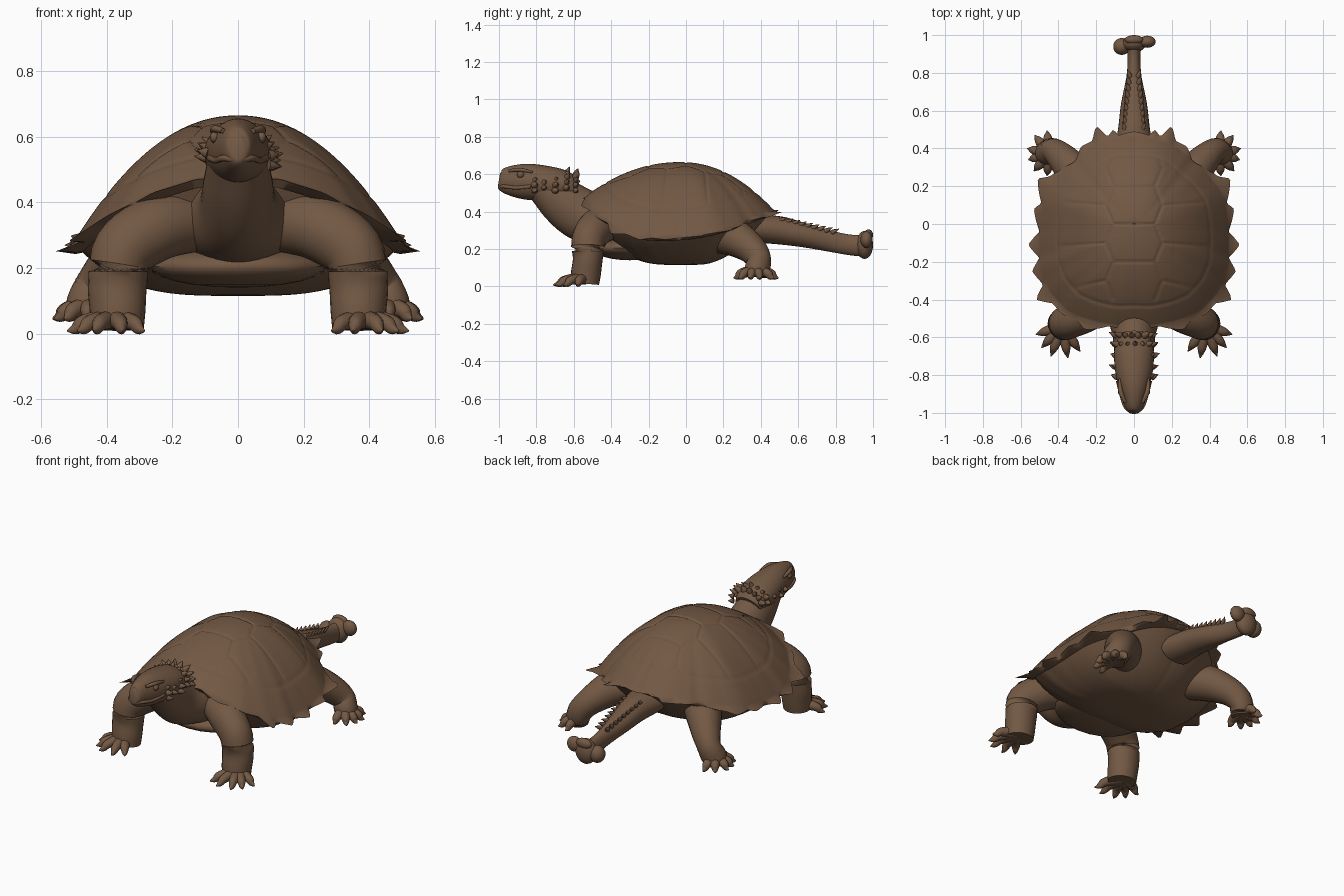
import bpy, bmesh, math, random
from mathutils import Vector, geometry

random.seed(4)
TAU = math.tau
if "Cube" in bpy.data.objects:
    bpy.data.objects.remove(bpy.data.objects["Cube"])

skin = bpy.data.materials.new("earthy brown")
skin.use_nodes = True
colour = (0.17, 0.098, 0.057, 1)
skin.diffuse_color = colour
bsdf = skin.node_tree.nodes["Principled BSDF"]
bsdf.inputs["Base Color"].default_value = colour
bsdf.inputs["Roughness"].default_value = 0.8


def finish(name, bm):
    """Turn a bmesh into a smooth shaded brown object."""
    bmesh.ops.recalc_face_normals(bm, faces=bm.faces)
    mesh = bpy.data.meshes.new(name)
    bm.to_mesh(mesh)
    bm.free()
    mesh.materials.append(skin)
    obj = bpy.data.objects.new(name, mesh)
    bpy.context.collection.objects.link(obj)
    bpy.ops.object.select_all(action='DESELECT')
    bpy.context.view_layer.objects.active = obj
    obj.select_set(True)
    bpy.ops.object.shade_smooth_by_angle(angle=math.radians(50))


def bridge(bm, rings):
    """Skin closed rings of equal length, then cap both ends."""
    loops = [[bm.verts.new(p) for p in ring] for ring in rings]
    n = len(loops[0])
    for a, b in zip(loops, loops[1:]):
        for i in range(n):
            j = (i + 1) % n
            bm.faces.new((a[i], a[j], b[j], b[i]))
    bm.faces.new(loops[0])
    bm.faces.new(loops[-1])


def spline(keys, steps):
    """Catmull-Rom interpolation through tuples of any length."""
    pts = [Vector(k) for k in keys]
    pts = [pts[0] * 2 - pts[1]] + pts + [pts[-1] * 2 - pts[-2]]
    out = []
    for a, b, c, d in zip(pts, pts[1:], pts[2:], pts[3:]):
        for s in range(steps):
            t = s / steps
            out.append((b * 2 + (c - a) * t + (a * 2 - b * 5 + c * 4 - d) * t**2
                        + (b * 3 - a - c * 3 + d) * t**3) / 2)
    return out + [pts[-2]]


def tube(bm, keys, steps=5, sides=20):
    """Loft ellipses along keys of (x, y, z, half width, half height)."""
    pts = spline(keys, steps)
    rings = []
    for i, p in enumerate(pts):
        ahead = pts[min(i + 1, len(pts) - 1)] - pts[max(i - 1, 0)]
        ahead = Vector(ahead[:3]).normalized()
        side = ahead.cross((0, 0, 1))
        side = side.normalized() if side.length > 0.15 else Vector((1, 0, 0))
        up = side.cross(ahead)
        w, h = max(p[3], 0.002), max(p[4], 0.002)
        rings.append([Vector(p[:3]) + side * w * math.cos(TAU * k / sides)
                      + up * h * math.sin(TAU * k / sides) for k in range(sides)])
    bridge(bm, rings)


def ball(bm, centre, size):
    made = bmesh.ops.create_uvsphere(bm, u_segments=20, v_segments=12, radius=1)
    for v in made["verts"]:
        v.co = Vector(centre) + v.co * Vector(size)


def thorn(bm, base, direction, radius, length):
    tip = Vector(base) + Vector(direction).normalized() * length
    mid = Vector(base).lerp(tip, 0.5)
    tube(bm, [(*base, radius, radius), (*mid, radius * 0.7, radius * 0.7), (*tip, 0, 0)], 2, 8)


# Toothed rim of the shell, from the back round one flank to the front
rim = [(0, .49, .40), (.08, .47, .40), (.11, .5, .41), (.14, .46, .39), (.2, .52, .40),
       (.22, .44, .37), (.28, .41, .37), (.31, .33, .35), (.4, .28, .32), (.45, .25, .31),
       (.51, .24, .30), (.49, .11, .28), (.53, .08, .27), (.5, -.04, .26), (.56, -.11, .25),
       (.5, -.18, .26), (.54, -.25, .25), (.48, -.32, .28), (.52, -.4, .28), (.43, -.42, .34),
       (.38, -.48, .37), (.31, -.5, .40), (.26, -.56, .43), (.13, -.54, .47), (0, -.56, .48)]
SEG = 240
HUB = -0.03
polar = [(math.atan2(x, y - HUB), math.hypot(x, y - HUB), z) for x, y, z in rim]


def rim_at(angle):
    for (a, ra, za), (b, rb, zb) in zip(polar, polar[1:]):
        if a <= angle <= b + 1e-6:
            t = (angle - a) / (b - a)
            return ra + (rb - ra) * t, za + (zb - za) * t
    return polar[-1][1:]


angles = [TAU * i / SEG for i in range(SEG)]
edge = [rim_at(min(a, TAU - a)) for a in angles]
span = range(-11, 12)
soft = [tuple(sum(edge[(i + k) % SEG][c] for k in span) / len(span) for c in (0, 1))
        for i in range(SEG)]


def place(i, r, z):
    return Vector((r * math.sin(angles[i]), HUB + r * math.cos(angles[i]), z))


# Scute seams on one half: zigzag beside the spine, then cross seams
zigzag = [Vector((.15 if k % 2 else .11, .4 - .1 * k)) for k in range(9)]
seams = list(zip(zigzag, zigzag[1:]))
for k, corner in enumerate(zigzag):
    if k % 2:
        seams.append((corner, Vector((.5, corner.y * 1.25))))
    elif 0 < k < 8:
        seams.append((Vector((0, corner.y)), corner))


def seam_depth(p, r):
    q = Vector((abs(p.x), p.y))
    gap = abs(r - 0.8) * 0.5
    if r < 0.8:
        for a, b in seams:
            near, t = geometry.intersect_point_line(q, a, b)
            near = a.lerp(b, min(max(t, 0), 1))
            gap = min(gap, (q - near).length)
    return 0.006 * max(0, 1 - gap / 0.011)


# Upper shell: grooved dome, flared toothed edge and a thin underside
rings = []
ROWS = 64
for row in range(1, ROWS + 1):
    r = row / ROWS
    ring = []
    for i in range(SEG):
        radius, base = soft[i]
        p = place(i, radius * 0.95 * r, base + 0.012 + (0.653 - base) * (1 - r ** 2.1))
        p.z -= seam_depth(p, r)
        ring.append(p)
    rings.append(ring)
rings.append([place(i, edge[i][0], edge[i][1]) for i in range(SEG)])
rings.append([place(i, soft[i][0] * 0.93, soft[i][1] - 0.015) for i in range(SEG)])
rings.append([place(i, soft[i][0] * 0.7, soft[i][1] + 0.01) for i in range(SEG)])
bm = bmesh.new()
bridge(bm, rings)
finish("upper_shell", bm)

# Belly: rounded bowl with a flattened plate underneath
bm = bmesh.new()
rings = []
for row in range(1, 25):
    r = row / 24
    ring = []
    for i in range(SEG):
        p = place(i, soft[i][0] * 0.91 * r, 0)
        low = 0.115 + 0.28 * max(0, p.y - 0.1) ** 1.3
        p.z = low + (soft[i][1] - low) * r ** 3.4
        ring.append(p)
    rings.append(ring)
bridge(bm, rings)
finish("belly", bm)

# Breast plate lip below the neck
bm = bmesh.new()
ball(bm, (0, -.3, .205), (.27, .2, .065))
finish("breast_plate", bm)

# Neck and head
bm = bmesh.new()
tube(bm, [(0, -.3, .33, .2, .13), (0, -.44, .35, .17, .14), (0, -.56, .385, .12, .14),
          (0, -.67, .46, .105, .125), (0, -.77, .535, .09, .09)], sides=32)
finish("neck", bm)

bm = bmesh.new()
tube(bm, [(0, -1, .57, .02, .035), (0, -.985, .568, .04, .06), (0, -.93, .565, .062, .082),
          (0, -.85, .56, .086, .096), (0, -.75, .552, .103, .093), (0, -.66, .54, .103, .082),
          (0, -.59, .51, .08, .06)], sides=32)
finish("head", bm)

# Face: eyes, brows and the overhanging lip
for side, label in ((1, "left"), (-1, "right")):
    bm = bmesh.new()
    ball(bm, (side * .072, -.885, .598), (.014, .02, .017))
    finish(label + "_eye", bm)
    bm = bmesh.new()
    tube(bm, [(side * .045, -.945, .618, .008, .008), (side * .07, -.89, .624, .013, .011),
              (side * .078, -.82, .612, .006, .006)], sides=10)
    finish(label + "_brow", bm)
bm = bmesh.new()
cheek = [(.088, -.83, .535), (.068, -.91, .528), (.043, -.975, .535)]
lip = cheek + [(0, -.995, .53)] + [(-x, y, z) for x, y, z in reversed(cheek)]
tube(bm, [(*p, .008, .01) for p in lip], sides=10)
finish("lip", bm)

# Spiny collar round the back of the head
bm = bmesh.new()
for row, y in enumerate((-.59, -.64, -.7, -.76, -.81)):
    for k in range(9):
        a = math.pi * (k + 0.5 * (row % 2)) / 8.5 - 0.15
        if row > 1 and abs(math.cos(a)) < 0.8:
            continue
        out = Vector((math.cos(a), 0.35, math.sin(a) * 0.8))
        base = (.095 * math.cos(a), y, .525 + .075 * math.sin(a))
        thorn(bm, base, out, random.uniform(.014, .02), random.uniform(.03, .05))
finish("neck_spines", bm)

# Legs and clawed feet, mirrored
legs = {
    "front": ([(.13, -.4, .34, .09, .09), (.25, -.47, .32, .1, .1), (.35, -.52, .25, .09, .095),
               (.367, -.525, .15, .09, .08), (.367, -.535, .07, .085, .08), (.367, -.54, .015, .08, .075)],
              (.38, -.54, .045), .008,
              [(.285, -.675), (.35, -.71), (.44, -.7), (.49, -.655), (.52, -.585)]),
    "rear": ([(.2, .16, .28, .1, .1), (.3, .26, .26, .1, .1), (.38, .35, .2, .08, .08),
              (.43, .39, .14, .065, .07), (.455, .38, .09, .065, .07), (.46, .375, .055, .06, .06)],
             (.45, .37, .085), .045,
             [(.46, .255), (.53, .28), (.56, .34), (.565, .4), (.525, .47), (.46, .495)]),
}
for side, label in ((1, "left"), (-1, "right")):
    for end, (path, ankle, floor, tips) in legs.items():
        bm = bmesh.new()
        tube(bm, [(side * x, y, z, w, h) for x, y, z, w, h in path], sides=24)
        finish(f"{label}_{end}_leg", bm)
        bm = bmesh.new()
        for x, y in tips:
            start = Vector((side * ankle[0], *ankle[1:]))
            tip = Vector((side * x, y, floor))
            knuckle = start.lerp(tip, 0.62) + Vector((0, 0, 0.012))
            tube(bm, [(*start, .034, .034), (*knuckle, .025, .025),
                      (*start.lerp(tip, 0.82), .016, .018), (*tip, .002, .003)], 4, 12)
        finish(f"{label}_{end}_toes", bm)

# Tail with ridge bumps and a lobed club
bm = bmesh.new()
tube(bm, [(0, .36, .31, .11, .075), (0, .5, .3, .085, .075), (0, .64, .272, .068, .064),
          (0, .78, .24, .04, .056), (0, .88, .222, .034, .055), (0, .96, .218, .04, .06)], sides=24)
finish("tail", bm)
bm = bmesh.new()
for k in range(9):
    y = .5 + .035 * k
    for x in (-1, 1):
        spread = .045 - .003 * k
        thorn(bm, (x * spread, y, .35 - .22 * (y - .5)), (x * .4, 1, .5), .014, .045)
finish("tail_bumps", bm)
bm = bmesh.new()
ball(bm, (0, .955, .222), (.065, .045, .075))
ball(bm, (-.065, .94, .215), (.045, .045, .05))
ball(bm, (.07, .965, .25), (.045, .032, .045))
ball(bm, (0, .975, .275), (.05, .025, .03))
finish("tail_club", bm)
